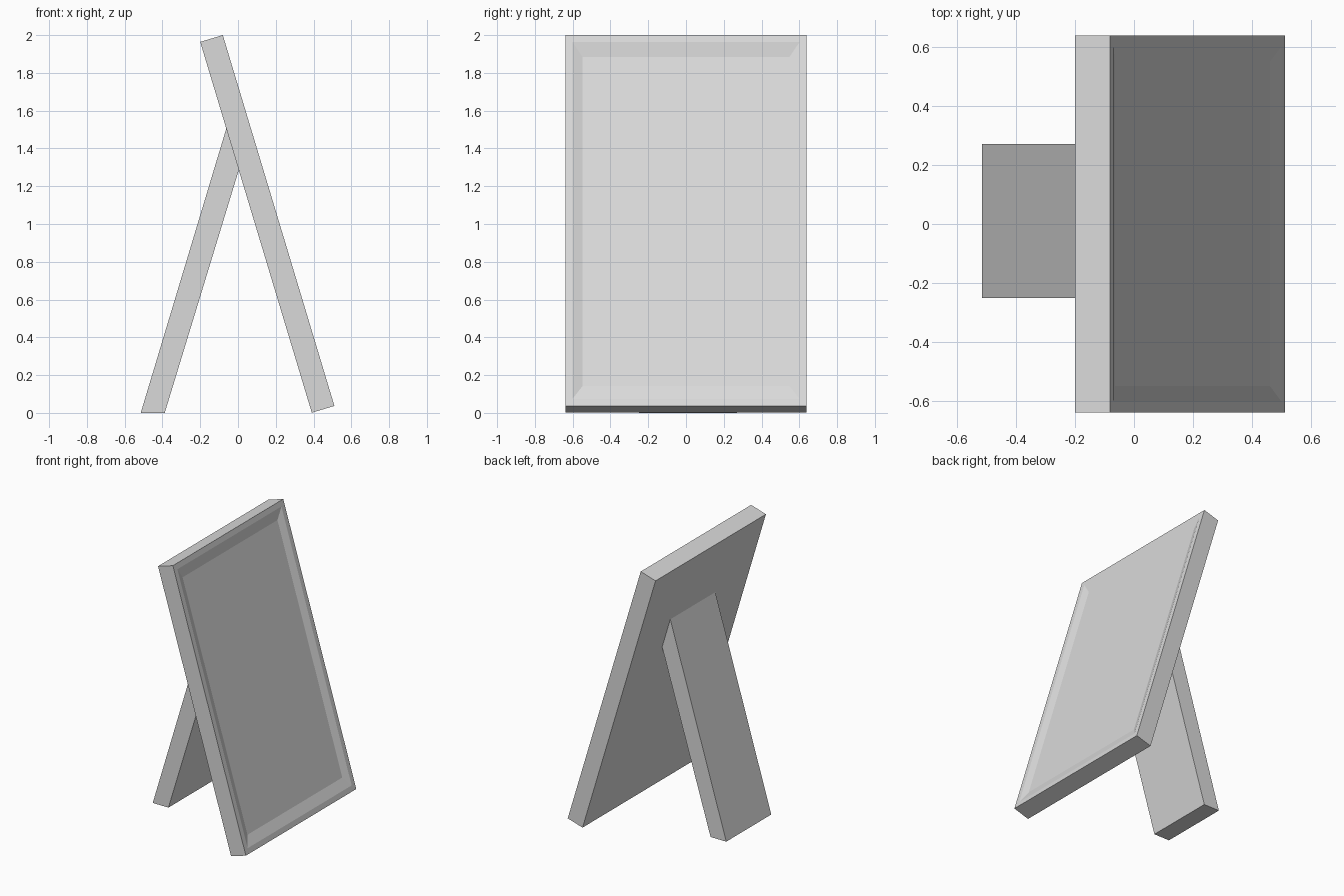
import bpy
import bmesh
import math
from mathutils import Matrix

cube = bpy.data.objects.get("Cube")
if cube:
    bpy.data.objects.remove(cube, do_unlink=True)

grey = bpy.data.materials.new("light grey")
grey.use_nodes = True
colour = (0.7, 0.7, 0.7, 1)
grey.diffuse_color = colour
grey.node_tree.nodes["Principled BSDF"].inputs["Base Color"].default_value = colour


def loft(name, rings):
    """Join four-cornered rings into a closed solid."""
    bm = bmesh.new()
    loops = [[bm.verts.new(p) for p in ring] for ring in rings]
    for a, b in zip(loops, loops[1:]):
        for i in range(4):
            j = (i + 1) % 4
            bm.faces.new((a[i], a[j], b[j], b[i]))
    bm.faces.new(loops[0][::-1])
    bm.faces.new(loops[-1])
    bmesh.ops.recalc_face_normals(bm, faces=bm.faces)
    mesh = bpy.data.meshes.new(name)
    bm.to_mesh(mesh)
    bm.free()
    mesh.materials.append(grey)
    obj = bpy.data.objects.new(name, mesh)
    bpy.context.collection.objects.link(obj)
    return obj


def rectangle(depth, half_width, half_height):
    return [(depth, half_width * s, half_height * t)
            for s, t in ((-1, -1), (1, -1), (1, 1), (-1, 1))]


# Leaning board: back, front, inner edge of the rim, recessed panel
board = loft("leaning_board", [
    rectangle(-0.125, 0.638, 1.025),
    rectangle(0, 0.638, 1.025),
    rectangle(0, 0.601, 0.986),
    rectangle(-0.018, 0.548, 0.91),
])
tilt = Matrix.Rotation(math.radians(-16.75), 4, 'Y')
board.data.transform(Matrix.Translation((0.215, 0, 1.0185)) @ tilt)

# Support leg: slanted plank with a level foot, cut to meet the board's back
profile = [(-0.515, 0), (-0.388, 0), (0.008, 1.298), (-0.057, 1.522)]
loft("support_leg", [[(x, y, z) for x, z in profile] for y in (-0.25, 0.27)])
